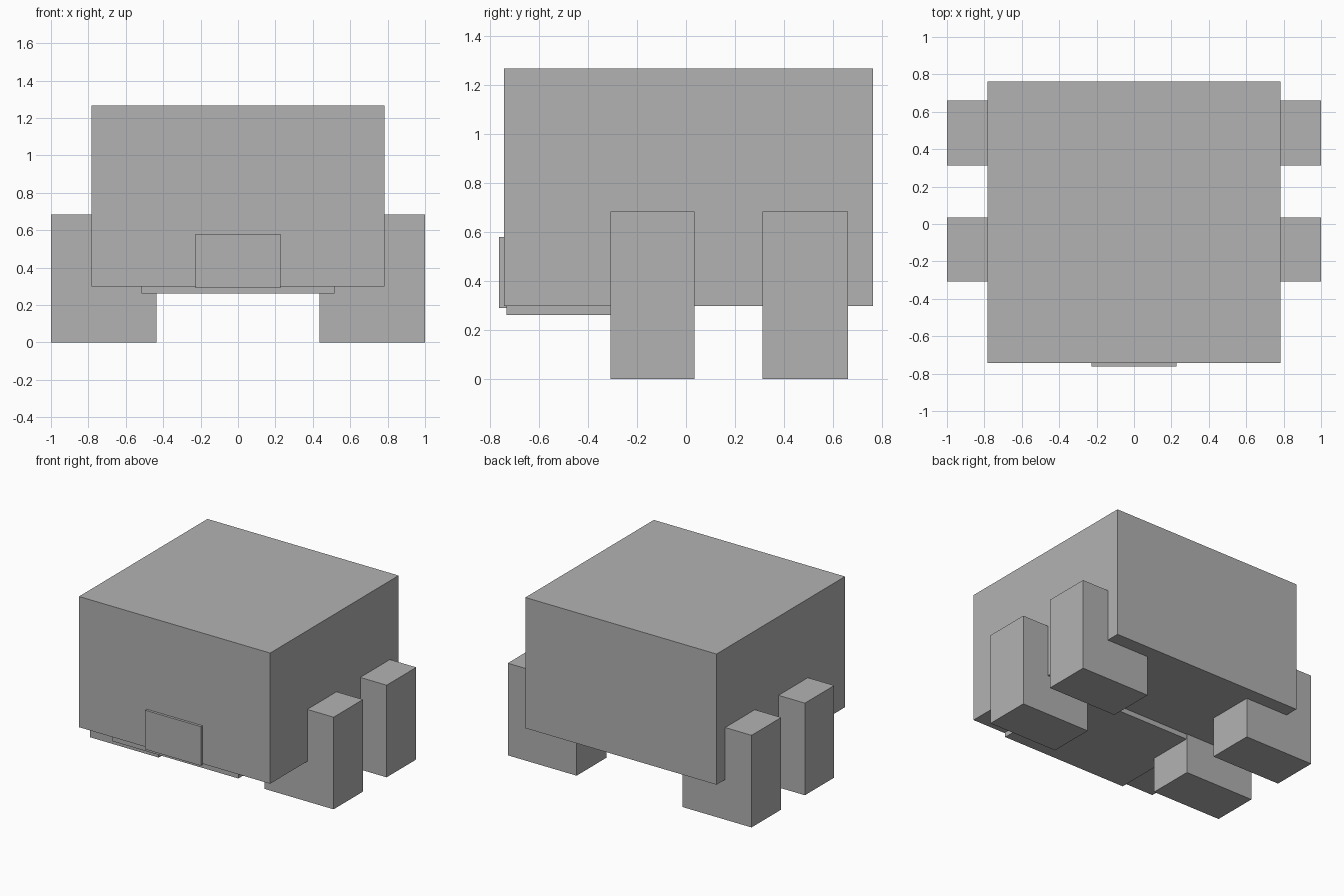
import bpy
import bmesh
from mathutils import Matrix, Vector

default_cube = bpy.data.objects.get("Cube")
if default_cube:
    bpy.data.objects.remove(default_cube, do_unlink=True)

# Single flat grey
grey = bpy.data.materials.new("plain_grey")
grey.use_nodes = True
colour = (0.448, 0.448, 0.448, 1.0)
grey.diffuse_color = colour
grey.node_tree.nodes["Principled BSDF"].inputs["Base Color"].default_value = colour


def box(name, x, y, z):
    """Add a box spanning the given (min, max) range on each axis."""
    spans = (x, y, z)
    centre = Vector([(lo + hi) / 2 for lo, hi in spans])
    size = Vector([hi - lo for lo, hi in spans])
    bm = bmesh.new()
    bmesh.ops.create_cube(bm, size=1.0, matrix=Matrix.Diagonal(size.to_4d()))
    mesh = bpy.data.meshes.new(name)
    bm.to_mesh(mesh)
    bm.free()
    mesh.materials.append(grey)
    obj = bpy.data.objects.new(name, mesh)
    obj.location = centre
    bpy.context.collection.objects.link(obj)
    return obj


# Large block body
box("body", (-0.784, 0.784), (-0.743, 0.762), (0.298, 1.267))

# Snout panel on the lower front
box("snout", (-0.228, 0.228), (-0.762, -0.70), (0.29, 0.58))

# Jaw plate under the front half
box("jaw", (-0.515, 0.515), (-0.732, 0.03), (0.261, 0.34))

# Four legs, mirrored left and right
for row, y_span in (("front", (-0.308, 0.035)), ("back", (0.313, 0.66))):
    for side, sign in (("left", 1), ("right", -1)):
        x_span = sorted((sign * 0.435, sign * 1.0))
        box(f"{row}_{side}_leg", x_span, y_span, (0.0, 0.683))
